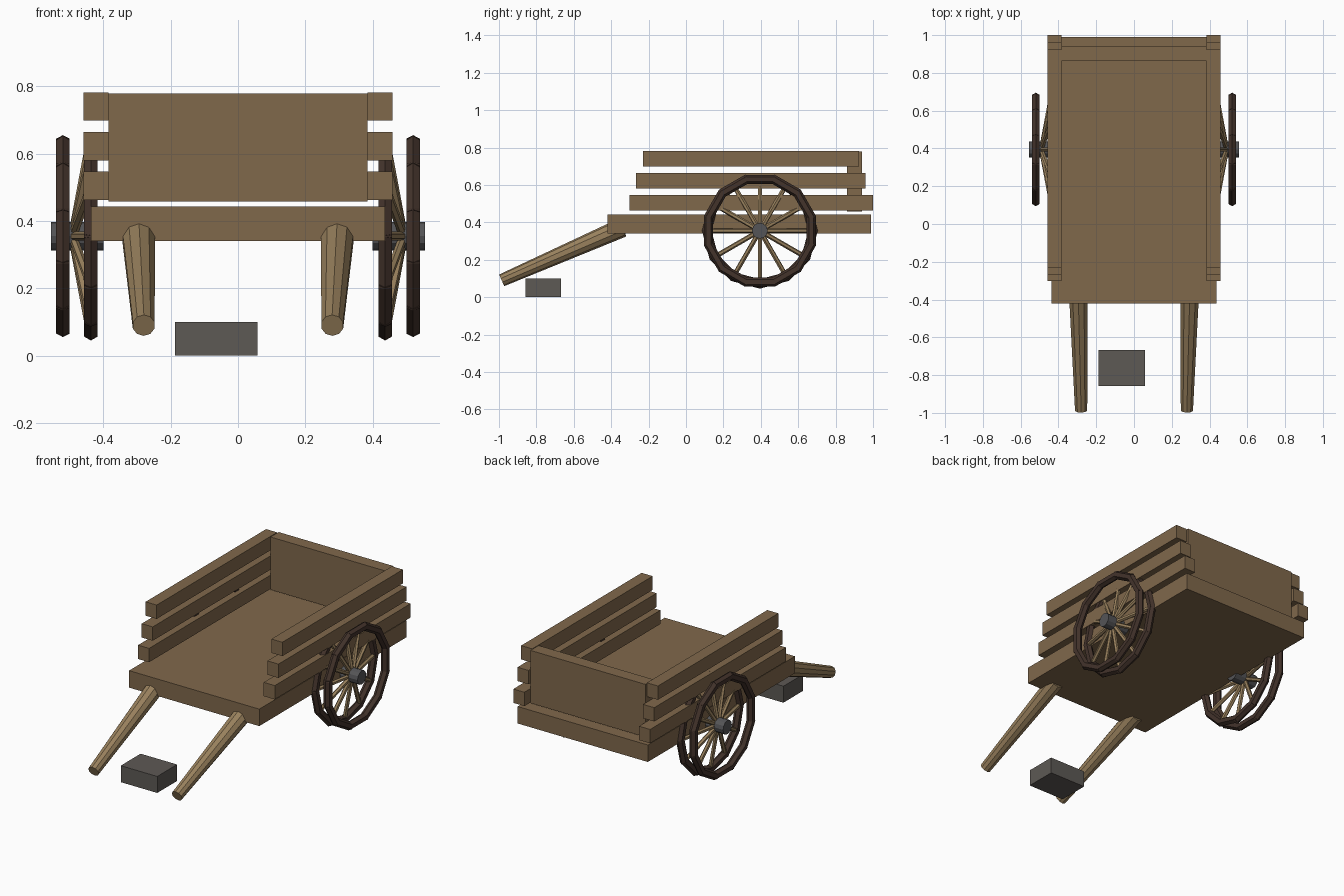
import bpy, bmesh, math
from mathutils import Vector, Matrix

cube = bpy.data.objects.get("Cube")
if cube:
    bpy.data.objects.remove(cube)


def material(name, rgb):
    m = bpy.data.materials.new(name)
    m.use_nodes = True
    m.diffuse_color = (*rgb, 1)
    m.node_tree.nodes["Principled BSDF"].inputs["Base Color"].default_value = (*rgb, 1)
    return m


WOOD = material("plank wood", (0.216, 0.138, 0.071))
POLE = material("pale wood", (0.32, 0.22, 0.11))
RIM = material("dark wood", (0.056, 0.033, 0.024))
IRON = material("hub iron", (0.09, 0.09, 0.095))
STONE = material("grey block", (0.11, 0.10, 0.09))


def finish(name, bm, mat):
    bmesh.ops.recalc_face_normals(bm, faces=bm.faces)
    mesh = bpy.data.meshes.new(name)
    bm.to_mesh(mesh)
    bm.free()
    mesh.materials.append(mat)
    ob = bpy.data.objects.new(name, mesh)
    bpy.context.collection.objects.link(ob)
    return ob


def box(name, lo, hi, mat):
    lo, hi = Vector(lo), Vector(hi)
    bm = bmesh.new()
    bmesh.ops.create_cube(bm, size=1, matrix=Matrix.Translation((lo + hi) / 2)
                          @ Matrix.Diagonal((*(hi - lo), 1)))
    return finish(name, bm, mat)


def add_rod(bm, a, b, ra, rb, sides):
    a, b = Vector(a), Vector(b)
    turn = (b - a).to_track_quat('Z', 'Y').to_matrix().to_4x4()
    bmesh.ops.create_cone(bm, cap_ends=True, segments=sides, radius1=ra, radius2=rb,
                          depth=(b - a).length,
                          matrix=Matrix.Translation((a + b) / 2) @ turn)


AXLE_Y, AXLE_Z = 0.395, 0.355


def on_wheel(x, r, angle):
    return Vector((x, AXLE_Y + r * math.cos(angle), AXLE_Z + r * math.sin(angle)))


def rim(name, x, offset):
    """Ring of twelve overlapping blocks with a pointed cross-section."""
    bm = bmesh.new()
    half = 0.02
    section = [(0.25, 0), (0.262, half), (0.287, half),
               (0.299, 0), (0.287, -half), (0.262, -half)]
    for k in range(12):
        ang = math.radians(30 * k + offset)
        along = Vector((0, -math.sin(ang), math.cos(ang)))
        rings = []
        for s in (-1, 1):
            rings.append([bm.verts.new(on_wheel(x + dx, r, ang) + along * s * 0.082)
                          for r, dx in section])
        for i in range(6):
            j = (i + 1) % 6
            bm.faces.new((rings[0][i], rings[0][j], rings[1][j], rings[1][i]))
        bm.faces.new(rings[0])
        bm.faces.new(rings[1])
    return finish(name, bm, RIM)


# Bed and tailboard
box("bed", (-0.437, -0.42, 0.34), (0.437, 0.99, 0.443), WOOD)
box("tailboard", (-0.385, 0.862, 0.458), (0.385, 0.94, 0.778), WOOD)

# Loose block on the ground
box("ground_block", (-0.187, -0.857, 0), (0.058, -0.667, 0.1), STONE)

rails = [("lower", -0.303, 1.0, 0.463), ("middle", -0.268, 0.96, 0.58),
         ("upper", -0.23, 0.925, 0.698)]

for side, s in (("left", 1), ("right", -1)):
    # Side rails
    for label, y0, y1, z in rails:
        xs = sorted((s * 0.385, s * 0.459))
        box(f"{side}_{label}_rail", (xs[0], y0, z), (xs[1], y1, z + 0.084), WOOD)

    # Tapered pulling shaft
    bm = bmesh.new()
    add_rod(bm, (s * 0.28, -0.985, 0.09), (s * 0.296, -0.34, 0.372), 0.034, 0.052, 10)
    finish(f"{side}_shaft", bm, POLE)

    # Wheel: two rims, hub and slanted spokes
    rim(f"{side}_outer_rim", s * 0.52, 0)
    rim(f"{side}_inner_rim", s * 0.437, 15)
    bm = bmesh.new()
    add_rod(bm, on_wheel(s * 0.40, 0, 0), on_wheel(s * 0.555, 0, 0), 0.042, 0.042, 12)
    finish(f"{side}_hub", bm, IRON)
    bm = bmesh.new()
    for k in range(12):
        a = math.radians(30 * k)
        add_rod(bm, on_wheel(s * 0.488, 0.02, a), on_wheel(s * 0.442, 0.265, a),
                0.013, 0.013, 6)
    finish(f"{side}_spokes", bm, POLE)
